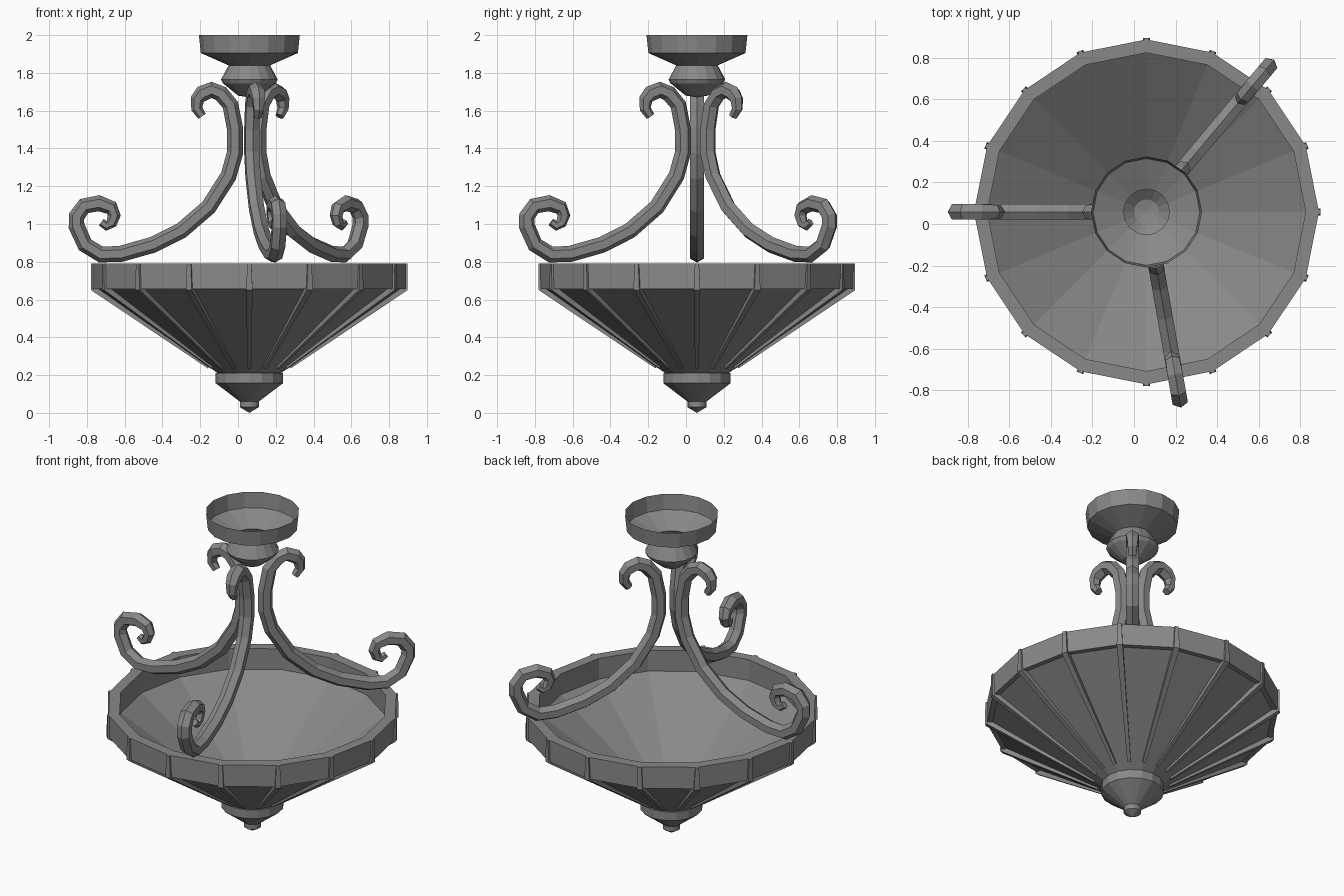
import bpy, bmesh, math
from mathutils import Vector, Matrix

cube = bpy.data.objects.get("Cube")
if cube:
    bpy.data.objects.remove(cube)

CENTRE = Vector((0.06, 0.058, 0))
SIDES = 16

grey = bpy.data.materials.new("aged_grey_metal")
grey.use_nodes = True
colour = (0.25, 0.25, 0.25, 1)
grey.diffuse_color = colour
grey.node_tree.nodes["Principled BSDF"].inputs["Base Color"].default_value = colour


def finish(name, bm, angle=0):
    """Turn a bmesh into an object on the lamp's axis."""
    bmesh.ops.remove_doubles(bm, verts=bm.verts, dist=0.0001)
    bmesh.ops.recalc_face_normals(bm, faces=bm.faces)
    mesh = bpy.data.meshes.new(name)
    bm.to_mesh(mesh)
    bm.free()
    mesh.materials.append(grey)
    obj = bpy.data.objects.new(name, mesh)
    obj.location = CENTRE
    obj.rotation_euler.z = angle
    bpy.context.collection.objects.link(obj)
    return obj


def lathe(name, profile):
    """Revolve (radius, height) points about the axis."""
    bm = bmesh.new()
    verts = [bm.verts.new((r, 0, z)) for r, z in profile]
    edges = [bm.edges.new(pair) for pair in zip(verts, verts[1:])]
    bmesh.ops.spin(bm, geom=verts + edges, cent=(0, 0, 0), axis=(0, 0, 1),
                   angle=math.tau, steps=SIDES, use_merge=True)
    return finish(name, bm)


def skin(name, rings, angle):
    """Join rings of points into a capped bar."""
    bm = bmesh.new()
    loops = [[bm.verts.new(p) for p in ring] for ring in rings]
    count = len(loops[0])
    for a, b in zip(loops, loops[1:]):
        for i in range(count):
            j = (i + 1) % count
            bm.faces.new((a[i], a[j], b[j], b[i]))
    bm.faces.new(loops[0])
    bm.faces.new(loops[-1])
    return finish(name, bm, angle)


# Ceiling canopy, open at the top, with its neck and bulb
lathe("ceiling_canopy", [(0.267, 2), (0.257, 1.905), (0.11, 1.84),
                         (0.15, 1.765), (0.14, 1.745), (0.06, 1.68), (0, 1.67)])

# Shallow conical bowl with an upright rim
lathe("bowl", [(0, 0.2), (0.16, 0.205), (0.8, 0.655), (0.83, 0.655), (0.83, 0.79),
               (0.766, 0.79), (0.766, 0.66), (0.16, 0.235), (0, 0.22)])

# Collar and pointed finial below the bowl
lathe("finial", [(0, 0.21), (0.178, 0.21), (0.178, 0.157), (0.05, 0.06),
                 (0.05, 0.03), (0, 0)])

# Ribs down the rim and the cone
rib_path = [(0.838, 0.79, 0.810, 0.79, 0.011), (0.838, 0.65, 0.800, 0.67, 0.017),
            (0.22, 0.236, 0.21, 0.252, 0.010)]
rib_rings = [[(ro, -w, zo), (ro, w, zo), (ri, w, zi), (ri, -w, zi)]
             for ro, zo, ri, zi, w in rib_path]
for i in range(SIDES):
    skin(f"rib_{i + 1}", rib_rings, i * math.tau / SIDES)

# Scrolled arms: one path, swept with a six-sided bar
scroll = [(0.25, 1.57), (0.278, 1.61), (0.275, 1.66), (0.25, 1.69), (0.2, 1.71),
          (0.15, 1.69), (0.1, 1.63), (0.075, 1.5), (0.075, 1.38), (0.11, 1.255),
          (0.215, 1.09), (0.36, 0.965), (0.51, 0.89), (0.68, 0.842), (0.785, 0.838),
          (0.87, 0.89), (0.915, 0.99), (0.915, 1.04), (0.875, 1.095), (0.795, 1.11),
          (0.73, 1.085), (0.715, 1.045), (0.73, 1.005), (0.757, 0.99), (0.784, 1.01)]
points = [Vector((r, 0, z)) for r, z in scroll]
last = len(points) - 1
side = Vector((0, 1, 0))
arm_rings = []
for i, p in enumerate(points):
    along = (points[min(i + 1, last)] - points[max(i - 1, 0)]).normalized()
    across = along.cross(side)
    size = 0.043 * min(1, 0.55 + 0.15 * i, 0.5 + 0.1 * (last - i))
    arm_rings.append([p + size * (math.cos(k * math.pi / 3) * across
                                  + math.sin(k * math.pi / 3) * side)
                      for k in range(6)])
for name, degrees in (("right_arm", 180), ("back_left_arm", 50), ("front_arm", -80)):
    skin(name, arm_rings, math.radians(degrees))
